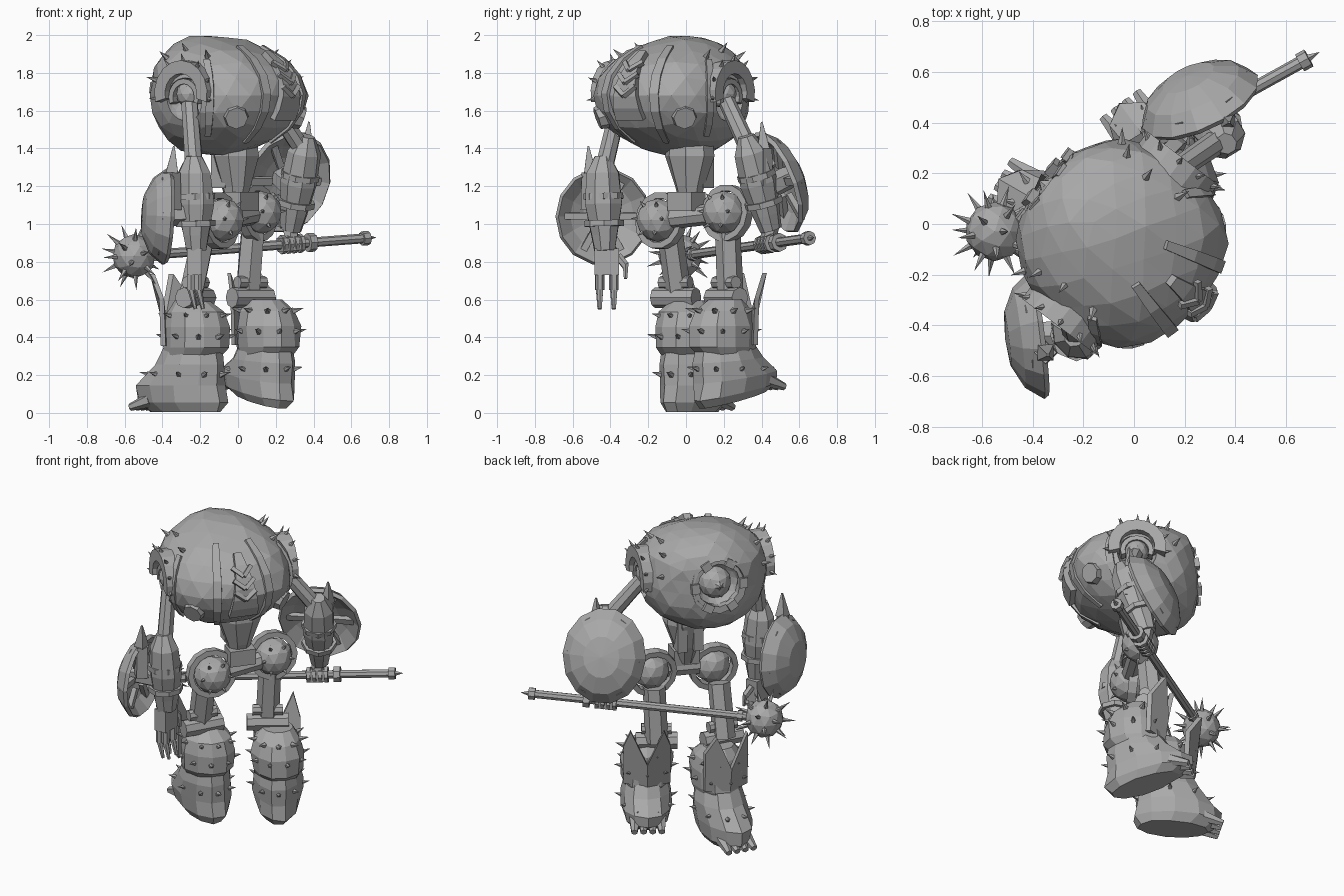
import bpy, bmesh, random
from math import radians, sin, cos, pi, exp
from mathutils import Vector, Matrix

random.seed(4)
V = Vector
if "Cube" in bpy.data.objects:
    bpy.data.objects.remove(bpy.data.objects["Cube"])

grey = bpy.data.materials.new("plain grey")
grey.use_nodes = True
grey.diffuse_color = (0.4, 0.4, 0.4, 1)
grey.node_tree.nodes["Principled BSDF"].inputs["Base Color"].default_value = (0.4, 0.4, 0.4, 1)


# ---------- helpers ----------
def finish(name, bm):
    bmesh.ops.recalc_face_normals(bm, faces=bm.faces[:])
    me = bpy.data.meshes.new(name)
    bm.to_mesh(me)
    bm.free()
    me.materials.append(grey)
    ob = bpy.data.objects.new(name, me)
    bpy.context.scene.collection.objects.link(ob)
    return ob


def align(p, q):
    return Matrix.Translation(p) @ (V(q) - V(p)).to_track_quat('Z', 'Y').to_matrix().to_4x4()


def tube(bm, p, q, r1, r2=None, n=8):
    p, q = V(p), V(q)
    d = (q - p).length
    bmesh.ops.create_cone(bm, cap_ends=True, segments=n, radius1=r1, radius2=r1 if r2 is None else r2,
                          depth=d, matrix=align(p, q) @ Matrix.Translation((0, 0, d / 2)))


def spike(bm, p, d, length=0.055, r=0.018):
    d = V(d).normalized()
    tube(bm, V(p) - d * 0.015, V(p) + d * length, r, 0, 5)


def ball(bm, c, r, sub=2):
    bmesh.ops.create_icosphere(bm, subdivisions=sub, radius=r, matrix=Matrix.Translation(c))


def box(bm, m, c, size):
    bmesh.ops.create_cube(bm, size=1, matrix=m @ Matrix.Translation(c) @ Matrix.Diagonal((*size, 1)))


def sweep(bm, rings):
    vs = [[bm.verts.new(p) for p in r] for r in rings]
    for a, b in zip(vs, vs[1:]):
        for i in range(len(a)):
            j = (i + 1) % len(a)
            bm.faces.new((a[i], a[j], b[j], b[i]))
    bm.faces.new(vs[0])
    bm.faces.new(vs[-1])


def loft(bm, m, secs, n=10, jit=0.0, slope=0.0):
    # sections: height, forward offset, half length, half width
    rings = []
    for z, c, a, b in secs:
        ring = []
        for i in range(n):
            t = 2 * pi * (i + 0.5) / n
            k = 1 + random.uniform(-jit, jit)
            x = c + a * cos(t) * k
            ring.append(m @ V((x, b * sin(t) * k, z + slope * (0.2 - x) * max(0, 1 - z / 0.4))))
        rings.append(ring)
    sweep(bm, rings)


def arc(bm, m, R, r, a0=0, a1=360, n=14, wide=1.0):
    rings = []
    for i in range(n + 1):
        t = radians(a0 + (a1 - a0) * i / n)
        rings.append([m @ V(((R + r * cos(u)) * cos(t), (R + r * cos(u)) * sin(t), r * wide * sin(u)))
                      for u in [pi / 4 + k * pi / 2 for k in range(4)]])
    sweep(bm, rings)


# ---------- torso ----------
body = Matrix.Translation((-0.055, -0.07, 1.68)) @ Matrix.Rotation(radians(-37), 4, 'Z')


def hull(v):
    v = v.normalized()
    s = sum(abs(c) ** 2.1 for c in v) ** (-1 / 2.1)
    az = abs(V((v.x, v.y)).angle_signed(V((1, 0)), 0)) * 180 / pi
    s *= 1 + 0.05 * exp(-((az - 45) / 20) ** 2) * max(0, 1 - abs(v.z))
    back = (0.13 if v.z > 0 else 0.1) * v.z ** 2
    return V((v.x * s * 0.4 - back, v.y * s * 0.4, v.z * s * 0.32))


def surf(az, el, off=0.0):
    a, e = radians(az), radians(el)
    d = V((cos(e) * cos(a), cos(e) * sin(a), sin(e)))
    return body @ (hull(d) + d * off)


bm = bmesh.new()
bmesh.ops.create_icosphere(bm, subdivisions=3, radius=1)
for v in bm.verts:
    v.co = body @ (hull(v.co) * random.uniform(0.975, 1.015))
torso = finish("torso", bm)

# hollows for the shoulders and the rear vent
bm = bmesh.new()
for az, el, r in ((90, -4, 0.12), (-90, -4, 0.12), (180, 8, 0.16)):
    ball(bm, surf(az, el), r, 3)
cutter = finish("hollow_cutter", bm)
cutter.hide_render = True
mod = torso.modifiers.new("hollows", 'BOOLEAN')
mod.operation, mod.object, mod.solver = 'DIFFERENCE', cutter, 'EXACT'
deps = bpy.context.evaluated_depsgraph_get()
cut = bpy.data.meshes.new_from_object(torso.evaluated_get(deps))
torso.modifiers.clear()
torso.data = cut
bpy.data.objects.remove(cutter)


def band(bm, az, e0, e1, w0, w1, off, n=7):
    rings = []
    for i in range(n):
        t = i / (n - 1)
        e, w = e0 + (e1 - e0) * t, w0 + (w1 - w0) * t
        rings.append([surf(az - w, e, -0.03), surf(az - w, e, off), surf(az + w, e, off), surf(az + w, e, -0.03)])
    sweep(bm, rings)


# chest ribs, vent panel, chevrons and round ports
bm = bmesh.new()
band(bm, 0, 42, -22, 4, 13, 0.03)
for s in (-1, 1):
    band(bm, s * 23, 52, -48, 4, 3, 0.012)
    band(bm, s * 66, 35, -40, 3, 3, 0.008)
    for e in (22, 11, 0):
        tube(bm, surf(s * 9, e + 8, 0.028), surf(0, e, 0.033), 0.017, n=4)
    tube(bm, surf(s * 45, -20, -0.03), surf(s * 45, -20, 0.015), 0.07, 0.06)
finish("chest_details", bm)

# rear vent
bm = bmesh.new()
rear = align(surf(180, 8, -0.07), surf(180, 8, 0.1))
arc(bm, rear, 0.155, 0.03, n=12, wide=1.6)
for i in range(6):
    box(bm, rear @ Matrix.Rotation(i * pi / 3, 4, 'Z'), (0.15, 0, 0.03), (0.05, 0.06, 0.05))
ball(bm, surf(180, 8, -0.12), 0.1)
tube(bm, surf(180, 8, -0.06), surf(180, 8, 0.0), 0.06, 0, 6)
finish("rear_vent", bm)

# shoulder guards with spikes
for name, s in (("left", 1), ("right", -1)):
    bm = bmesh.new()
    inner, outer = surf(s * 90, 2, -0.04), surf(s * 90, 2, 0.1)
    side = (outer - inner).normalized()
    up = V((0, 0, 1))
    m = Matrix.Translation(inner) @ Matrix((up.cross(side), up, side)).transposed().to_4x4()
    arc(bm, m, 0.14, 0.05, -15, 195, 10, 1.5)
    arc(bm, m @ Matrix.Translation((0, -0.02, 0)), 0.085, 0.02, -20, 200, n=10, wide=2)
    ball(bm, inner - side * 0.03, 0.075)
    for i in range(7):
        t = radians(-10 + i * 33)
        d = m.to_3x3() @ V((cos(t), sin(t), 0.5))
        spike(bm, m @ V((0.165 * cos(t), 0.165 * sin(t), 0.03)), d)
    for az, el in ((65, 40), (90, 48), (115, 38), (125, 15)):
        p = surf(s * az, el)
        spike(bm, p, surf(s * az, el, 0.1) - p)
    finish(name + "_shoulder", bm)

# ---------- waist, pelvis and hips ----------
hips = {"left": V((0.12, 0.2, 1.06)), "right": V((-0.08, -0.15, 1.02))}
bm = bmesh.new()
mid = Matrix.Translation((-0.01, 0.02, 0)) @ Matrix.Rotation(radians(-37), 4, 'Z')
loft(bm, mid, [(1.08, 0, 0.04, 0.05), (1.2, 0, 0.08, 0.08), (1.36, 0, 0.12, 0.14), (1.44, 0, 0.11, 0.13)], 8)
for s in (-1, 1):
    box(bm, mid, (-0.06, s * 0.05, 1.3), (0.09, 0.06, 0.22))
tube(bm, hips["left"], hips["right"], 0.055)
box(bm, mid, (0.03, 0, 1.12), (0.12, 0.16, 0.1))
finish("waist_and_pelvis", bm)

for name, c in hips.items():
    bm = bmesh.new()
    ball(bm, c, 0.115)
    m = align(c, c + V((0.8, -0.6, 0.1)))
    arc(bm, m @ Matrix.Translation((0, 0, -0.03)), 0.135, 0.024, n=14, wide=1.6)
    for i in range(6):
        t = i * pi / 3
        d = m.to_3x3() @ V((cos(t), sin(t), 0.9))
        spike(bm, c + d.normalized() * 0.105, d, 0.04)
    finish(name + "_hip", bm)

# ---------- legs ----------
for name, at, yaw, slope, top in (("left", (0.15, 0.2, 0.01), -53, 0.23, (0.05, 0.235)),
                                  ("right", (-0.235, 0.005, 0.005), -30, 0, (-0.25, -0.04))):
    m = Matrix.Translation(at) @ Matrix.Rotation(radians(yaw), 4, 'Z')
    knee = V((*top, 0.62))
    bm = bmesh.new()
    tube(bm, hips[name].lerp(V((*top, 0.9)), 0.6), knee, 0.068, 0.07, 6)
    across = m.to_3x3() @ V((0, 1, 0))
    for z, r, w in ((0.61, 0.055, 0.125), (0.69, 0.035, 0.09)):
        k = V((knee.x, knee.y, z)) + m.to_3x3() @ V((0.03, 0, 0))
        tube(bm, k - across * w, k + across * w, r)
    finish(name + "_thigh_and_knee", bm)

    bm = bmesh.new()
    loft(bm, m, [(0.0, -0.05, 0.21, 0.1), (0.05, -0.075, 0.265, 0.135), (0.14, -0.075, 0.26, 0.15),
                 (0.25, -0.025, 0.2, 0.15), (0.38, 0, 0.155, 0.125)], 11, 0.05, slope)
    loft(bm, m, [(0.29, -0.01, 0.15, 0.13), (0.34, 0.01, 0.185, 0.155), (0.45, 0.015, 0.185, 0.16),
                 (0.53, 0.01, 0.155, 0.14), (0.59, -0.01, 0.09, 0.09)], 11, 0.05)
    # forked calf guard and rear claws
    for s in (-1, 1):
        sweep(bm, [[m @ V((x + k, s * y, z)) for x, y, z in
                    ((-0.12, 0.14, 0.35), (-0.18, 0, 0.35), (-0.2, 0, 0.5), (-0.21, 0.1, 0.73), (-0.13, 0.14, 0.6))]
                   for k in (0, 0.03)])
    for y in (-0.075, -0.025, 0.025, 0.075):
        z = 0.025 + slope * 0.45
        tube(bm, m @ V((-0.22, y, z + 0.04)), m @ V((-0.34, y * 1.1, z)), 0.04, 0.02, 6)
    # spikes in rows
    for z, a, b, c, start in ((0.2, 0.22, 0.15, -0.045, 0), (0.4, 0.185, 0.155, 0.015, 20),
                              (0.51, 0.16, 0.145, 0.01, 0)):
        for i in range(9):
            t = radians(start + i * 40)
            d = m.to_3x3() @ V((cos(t), sin(t), 0.25))
            spike(bm, m @ V((c + a * cos(t), b * sin(t), z + slope * 0.1)), d, 0.045)
    finish(name + "_boot", bm)

# ---------- arms and shields ----------
arms = (("left", surf(90, 0, -0.06), V((0.35, 0.34, 1.38)), V((0.28, 0.45, 0.97)),
         V((0.26, 0.48, 1.22)), V((-0.4, 0.85, 0.35)), V((0.04, 0.02, 0)), 1.14, 1.0),
        ("right", surf(-90, 0, -0.06), V((-0.23, -0.44, 1.27)), V((-0.22, -0.43, 0.86)),
         V((-0.385, -0.44, 1.04)), V((-0.97, -0.12, 0.05)), V((-0.06, -0.06, 0)), 1.03, 1.1))
dome = ((0, 0.125), (0.11, 0.115), (0.2, 0.07), (0.253, 0), (0.24, -0.02), (0.17, 0.04), (0.1, 0.07), (0, 0.085))
for name, shoulder, elbow, wrist, centre, normal, lean, tall, bulk in arms:
    bm = bmesh.new()
    tube(bm, shoulder, elbow, 0.045, 0.05, 8)
    ball(bm, elbow, 0.07)
    finish(name + "_upper_arm", bm)

    bm = bmesh.new()
    m = align(elbow, wrist)
    L = (wrist - elbow).length
    loft(bm, m, [(-0.09, 0, 0.04, 0.045), (0, 0, 0.09 * bulk, 0.085), (L * 0.4, 0, 0.1 * bulk, 0.1),
                 (L * 0.8, 0, 0.07, 0.075), (L, 0, 0.055, 0.06)], 8, 0.04)
    # elbow fin and forearm cuffs
    n = normal.normalized()
    fin = elbow + n * 0.06 + lean
    tube(bm, fin - V((0, 0, 0.2)), fin, 0.05, 0.045, 4)
    tube(bm, fin, fin + V((0.01, -0.01, 0.14)), 0.045, 0.006, 4)
    for k in (0.3, 0.65):
        arc(bm, m @ Matrix.Translation((0, 0, L * k)), 0.095, 0.014, n=8, wide=1.6)
    finish(name + "_forearm", bm)

    bm = bmesh.new()
    sm = align(centre, centre + n) @ Matrix.Diagonal((1, tall, 1, 1))
    sides = 14
    rings = [[sm @ V((max(r, 0.002) * cos(2 * pi * i / sides), max(r, 0.002) * sin(2 * pi * i / sides), h))
              for i in range(sides)] for r, h in dome]
    sweep(bm, rings)
    for i in range(6):
        rib = sm @ Matrix.Rotation(i * pi / 3, 4, 'Z')
        box(bm, rib, (0.15, 0, 0.025), (0.14, 0.035, 0.03))
    tube(bm, sm @ V((0, 0, 0.08)), (elbow + wrist) / 2, 0.06, 0.07, 6)
    finish(name + "_shield", bm)

# ---------- mace ----------
head, tip = V((-0.55, -0.03, 0.83)), V((0.68, 0.65, 0.925))
along = (tip - head).normalized()
bm = bmesh.new()
tube(bm, head, tip, 0.026)
for k, r, w in ((0.13, 0.035, 0.03), (1.05, 0.05, 0.04), (1.38, 0.038, 0.04)):
    tube(bm, head + along * k, head + along * (k + w), r)
spike(bm, tip, along, 0.06, 0.024)
finish("mace_shaft", bm)
bm = bmesh.new()
ball(bm, head, 0.117)
for i in range(24):
    z = 1 - 2 * (i + 0.5) / 24
    t = i * 2.4
    d = V((cos(t) * (1 - z * z) ** 0.5, sin(t) * (1 - z * z) ** 0.5, z))
    spike(bm, head + d * 0.105, d, 0.085, 0.018)
finish("mace_head", bm)

# ---------- hands ----------
bm = bmesh.new()
grip = head + along * 0.95
box(bm, align(grip, grip + along), (0, 0, 0), (0.07, 0.07, 0.13))
for k in (-0.05, -0.015, 0.02, 0.055):
    arc(bm, align(grip + along * k, grip + along), 0.04, 0.015, n=8)
tube(bm, V((0.28, 0.45, 0.99)), grip, 0.045, 0.04, 6)
finish("left_hand", bm)

bm = bmesh.new()
palm = V((-0.23, -0.42, 0.8))
box(bm, Matrix.Translation(palm), (0, 0, 0), (0.08, 0.13, 0.14))
for x, y in ((-0.25, -0.46), (-0.21, -0.455), (-0.25, -0.385), (-0.21, -0.38)):
    tube(bm, (x, y, 0.75), (x, y, 0.65), 0.023, 0.023, 6)
    tube(bm, (x, y, 0.66), (x + 0.025, y, 0.55), 0.02, 0.01, 6)
tube(bm, (-0.23, -0.36, 0.83), (-0.21, -0.32, 0.78), 0.022, n=6)
tube(bm, (-0.21, -0.32, 0.79), (-0.2, -0.32, 0.71), 0.018, 0.01, 6)
finish("right_hand", bm)
